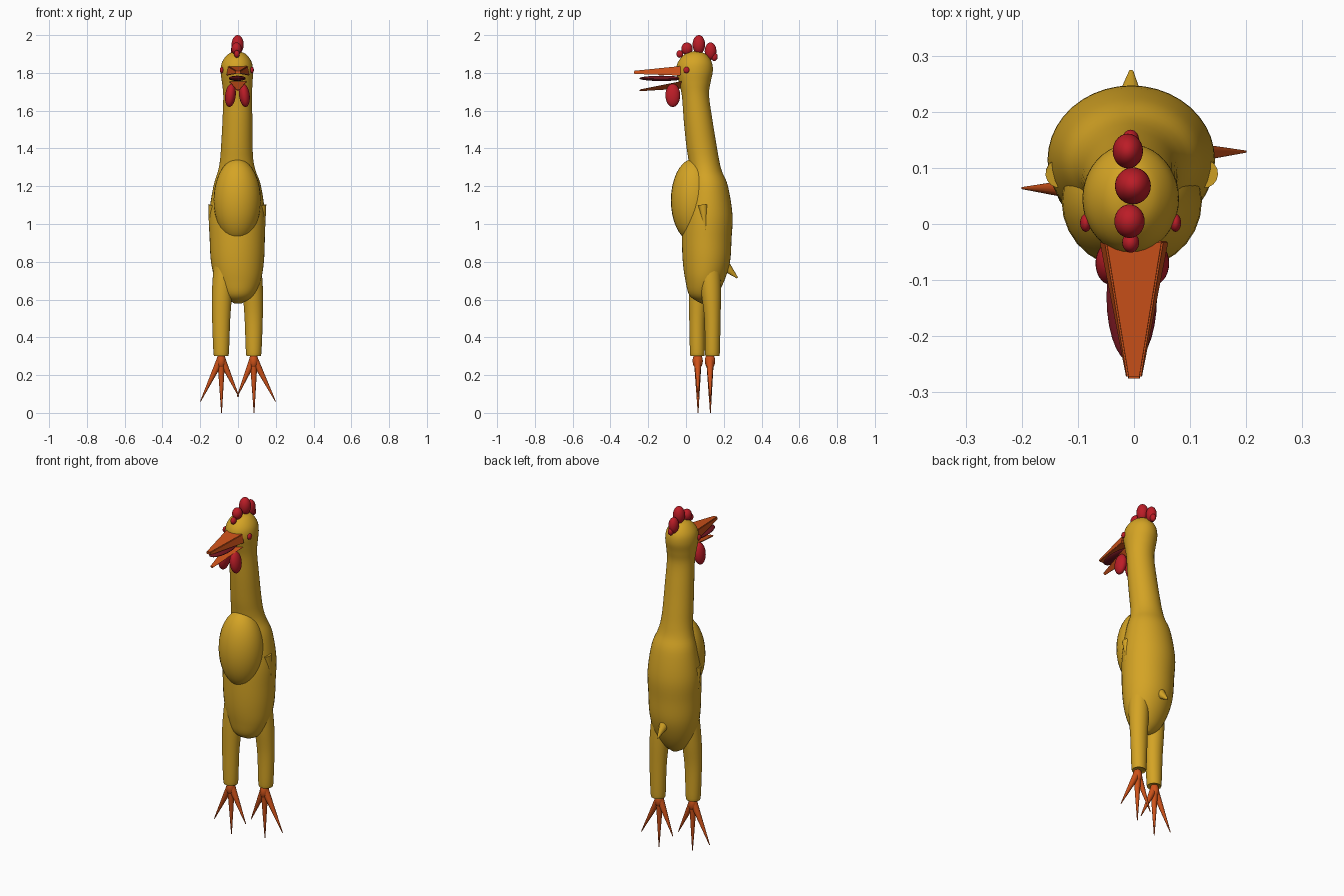
import bpy, bmesh, math
from mathutils import Vector

cube = bpy.data.objects.get("Cube")
if cube:
    bpy.data.objects.remove(cube, do_unlink=True)


def material(name, rgb):
    m = bpy.data.materials.new(name)
    m.use_nodes = True
    m.diffuse_color = (*rgb, 1)
    bsdf = m.node_tree.nodes["Principled BSDF"]
    bsdf.inputs["Base Color"].default_value = (*rgb, 1)
    bsdf.inputs["Roughness"].default_value = 0.5
    return m


YELLOW = material("yellow_rubber", (0.66, 0.37, 0.018))
ORANGE = material("orange_rubber", (0.62, 0.085, 0.01))
RED = material("red_rubber", (0.5, 0.012, 0.02))
DARK = material("dark_red_rubber", (0.17, 0.008, 0.014))


def finish(bm, name, mat, angle=50):
    bmesh.ops.recalc_face_normals(bm, faces=bm.faces)
    mesh = bpy.data.meshes.new(name)
    bm.to_mesh(mesh)
    bm.free()
    mesh.materials.append(mat)
    ob = bpy.data.objects.new(name, mesh)
    bpy.context.collection.objects.link(ob)
    bpy.ops.object.select_all(action="DESELECT")
    ob.select_set(True)
    bpy.context.view_layer.objects.active = ob
    bpy.ops.object.shade_smooth_by_angle(angle=math.radians(angle))
    return ob


def bridge(bm, loops):
    """Skin a list of equal-length point loops and cap both ends."""
    rows = [[bm.verts.new(p) for p in loop] for loop in loops]
    n = len(rows[0])
    for a, b in zip(rows, rows[1:]):
        for i in range(n):
            j = (i + 1) % n
            bm.faces.new((a[i], a[j], b[j], b[i]))
    bm.faces.new(rows[0])
    bm.faces.new(rows[-1])


def loft(name, mat, rings, sides=40, steps=5):
    """Smooth tube through elliptical rings given as (z, x, y, rx, ry)."""
    pts = [Vector(r) for r in rings]
    pts = [pts[0]] + pts + [pts[-1]]
    path = []
    for p0, p1, p2, p3 in zip(pts, pts[1:], pts[2:], pts[3:]):
        for s in range(steps):
            t = s / steps
            path.append(0.5 * (2 * p1 + (p2 - p0) * t
                               + (2 * p0 - 5 * p1 + 4 * p2 - p3) * t ** 2
                               + (3 * p1 - p0 - 3 * p2 + p3) * t ** 3))
    path.append(pts[-1])
    turns = [2 * math.pi * i / sides for i in range(sides)]
    bm = bmesh.new()
    bridge(bm, [[(x + rx * math.cos(a), y + ry * math.sin(a), z) for a in turns]
                for z, x, y, rx, ry in path])
    return finish(bm, name, mat)


def ellipsoid(name, mat, centre, radii, rot=(0, 0, 0)):
    bm = bmesh.new()
    bmesh.ops.create_uvsphere(bm, u_segments=28, v_segments=18, radius=1)
    ob = finish(bm, name, mat)
    ob.location, ob.scale, ob.rotation_euler = centre, radii, rot
    return ob


def spike(name, mat, base, tip, r1, r2=0.002, flat=1):
    """Tapered cone from base to tip, optionally flattened along y."""
    base, tip = Vector(base), Vector(tip)
    axis = tip - base
    bm = bmesh.new()
    bmesh.ops.create_cone(bm, cap_ends=True, segments=16, radius1=r1,
                          radius2=r2, depth=axis.length)
    bmesh.ops.rotate(bm, verts=bm.verts,
                     matrix=axis.to_track_quat("Z", "Y").to_matrix())
    bmesh.ops.scale(bm, verts=bm.verts, vec=(1, flat, 1))
    ob = finish(bm, name, mat)
    ob.location = (base + tip) / 2
    return ob


# Torso, neck and head in one flowing skin
loft("body", YELLOW, [
    (0.58, 0, 0.10, 0.02, 0.02),
    (0.62, 0, 0.09, 0.08, 0.07),
    (0.70, 0, 0.10, 0.12, 0.103),
    (0.80, -0.003, 0.108, 0.14, 0.125),
    (0.92, -0.004, 0.11, 0.146, 0.131),
    (1.05, -0.005, 0.115, 0.148, 0.131),
    (1.20, -0.004, 0.115, 0.126, 0.107),
    (1.28, -0.006, 0.105, 0.10, 0.085),
    (1.34, -0.007, 0.094, 0.088, 0.081),
    (1.42, -0.006, 0.081, 0.083, 0.08),
    (1.55, -0.003, 0.064, 0.079, 0.076),
    (1.68, -0.002, 0.05, 0.076, 0.072),
    (1.75, -0.004, 0.046, 0.081, 0.084),
    (1.81, -0.006, 0.045, 0.086, 0.097),
    (1.86, -0.006, 0.047, 0.077, 0.088),
    (1.90, -0.005, 0.05, 0.046, 0.054),
    (1.915, -0.005, 0.05, 0.008, 0.008)])
ellipsoid("breast", YELLOW, (-0.004, 0.04, 1.125), (0.125, 0.12, 0.22))
spike("tail", YELLOW, (-0.008, 0.20, 0.785), (-0.005, 0.272, 0.715), 0.032, 0.004)

# Staggered legs, each with an ankle and three splayed toes
for side, sx, y in (("right", -1, 0.06), ("left", 1, 0.14)):
    x = 0.086 * sx - 0.003
    loft(side + "_leg", YELLOW, [
        (0.305, x, y, 0.034, 0.034),
        (0.32, x, y, 0.041, 0.039),
        (0.50, x, y, 0.048, 0.043),
        (0.65, x * 0.94, y * 0.8 + 0.02, 0.054, 0.053),
        (0.82, x * 0.8, y * 0.5 + 0.05, 0.054, 0.06)], sides=28)
    fy = 0.062 if sx < 0 else 0.127
    ellipsoid(side + "_ankle", ORANGE, (x, fy, 0.275), (0.024, 0.027, 0.042))
    tips = {"outer": (0.199 * sx, 0.06), "middle": (x + 0.002, 0), "inner": (-0.005 * sx, 0.085)}
    for toe, (tx, tz) in tips.items():
        spike(f"{side}_{toe}_toe", ORANGE, (x, fy, 0.29),
              (tx, fy + 0.002, tz), 0.021)

# Tiny wing tips lying against the flanks
for side, sx in (("right", -1), ("left", 1)):
    spike(side + "_wing", YELLOW, (0.128 * sx - 0.004, 0.09, 1.10),
          (0.146 * sx - 0.005, 0.105, 0.96), 0.026)


# Open beak with the tongue between its halves
def beak(name, root, tip, root_y, tip_y):
    bm = bmesh.new()
    bridge(bm, [[(px, root_y, pz) for px, pz in root],
                [(px, tip_y, pz) for px, pz in tip]])
    bmesh.ops.recalc_face_normals(bm, faces=bm.faces)
    bmesh.ops.bevel(bm, geom=bm.edges[:], offset=0.003, segments=2,
                    affect="EDGES", clamp_overlap=True)
    return finish(bm, name, ORANGE, 30)


beak("upper_beak",
     [(-0.062, 1.785), (-0.052, 1.836), (0.052, 1.836), (0.062, 1.785), (0, 1.805)],
     [(-0.014, 1.794), (-0.012, 1.811), (0.012, 1.811), (0.014, 1.794), (0, 1.797)],
     -0.03, -0.275)
beak("lower_beak",
     [(-0.05, 1.757), (0.05, 1.757), (0, 1.715)],
     [(-0.012, 1.712), (0.012, 1.712), (0, 1.701)],
     -0.02, -0.245)
ellipsoid("tongue", DARK, (-0.004, -0.13, 1.771), (0.045, 0.117, 0.014))

# Eyes and wattles
for side, sx in (("right", -1), ("left", 1)):
    ellipsoid(side + "_eye", RED, (0.08 * sx - 0.006, 0.002, 1.815), (0.01, 0.016, 0.017))
    ellipsoid(side + "_wattle", RED, (0.037 * sx - 0.003, -0.07, 1.681),
              (0.028, 0.039, 0.062), (0, 0.12 * -sx, 0))

# Comb lobes from front to back
lobes = [((-0.006, -0.033, 1.90), (0.015, 0.018, 0.02)),
         ((-0.008, 0.005, 1.928), (0.027, 0.03, 0.033)),
         ((-0.002, 0.068, 1.95), (0.032, 0.033, 0.05)),
         ((-0.011, 0.13, 1.915), (0.027, 0.031, 0.046)),
         ((-0.006, 0.15, 1.885), (0.015, 0.018, 0.022))]
for i, (centre, radii) in enumerate(lobes, 1):
    ellipsoid(f"comb_lobe_{i}", RED, centre, radii)
